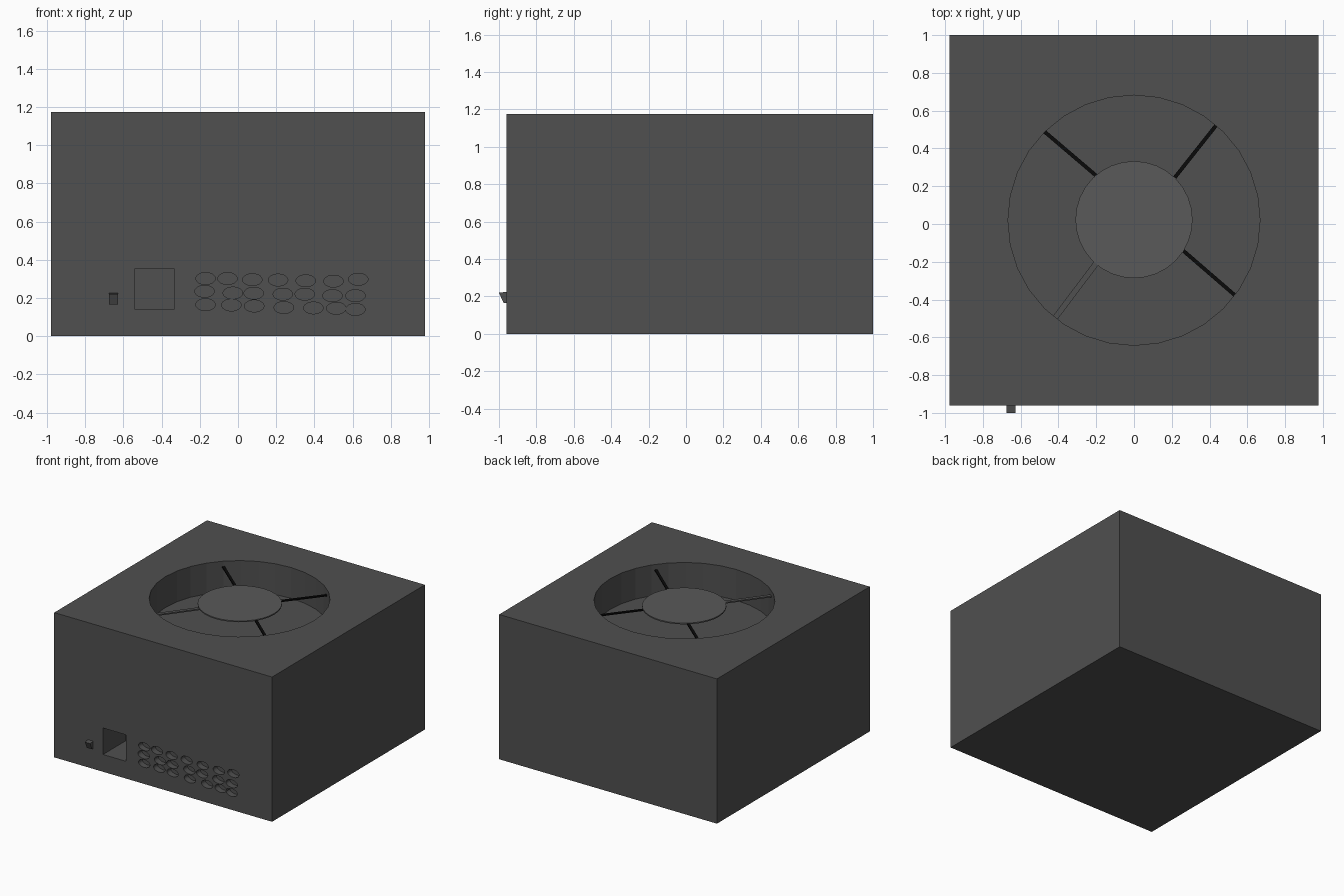
import bpy, bmesh
from math import hypot, atan2
from mathutils import Matrix, Vector

if "Cube" in bpy.data.objects:
    bpy.data.objects.remove(bpy.data.objects["Cube"])


def material(name, grey):
    m = bpy.data.materials.new(name)
    m.diffuse_color = (grey, grey, grey, 1)
    m.use_nodes = True
    m.node_tree.nodes["Principled BSDF"].inputs["Base Color"].default_value = m.diffuse_color
    return m


def make(name, bm, mat=None):
    bmesh.ops.recalc_face_normals(bm, faces=bm.faces)
    me = bpy.data.meshes.new(name)
    bm.to_mesh(me)
    bm.free()
    ob = bpy.data.objects.new(name, me)
    bpy.context.collection.objects.link(ob)
    if mat:
        me.materials.append(mat)
    return ob


def add_box(bm, lo, hi):
    lo, hi = Vector(lo), Vector(hi)
    m = Matrix.Translation((lo + hi) / 2) @ Matrix.Diagonal((*(hi - lo), 1))
    return bmesh.ops.create_cube(bm, size=1, matrix=m)['verts']


def add_cylinder(bm, matrix, sides=32):
    bmesh.ops.create_cone(bm, cap_ends=True, segments=sides, radius1=1,
                          radius2=1, depth=1, matrix=matrix)


dark = material("dark_metal", 0.08)
hub_grey = material("hub_grey", 0.10)
black = material("black_wire", 0.003)

TOP, FRONT = 1.175, -0.96
WELL_DEPTH = 0.25

# Casing block
bm = bmesh.new()
add_box(bm, (-0.978, FRONT, 0), (0.978, 1.0, TOP))
casing = make("casing", bm, dark)

# Cutters: fan well, power socket, ventilation holes
bm = bmesh.new()
add_cylinder(bm, Matrix.Translation((0, 0.02, TOP)) @
             Matrix.Diagonal((0.667, 0.662, 2 * WELL_DEPTH, 1)))
add_box(bm, (-0.54, FRONT - 0.1, 0.14), (-0.335, FRONT + 0.29, 0.355))
vent_rows = [
    [(-0.17, 0.302), (-0.055, 0.302), (0.075, 0.296), (0.21, 0.294),
     (0.355, 0.29), (0.5, 0.288), (0.63, 0.298)],
    [(-0.175, 0.235), (-0.027, 0.226), (0.082, 0.225), (0.235, 0.22),
     (0.35, 0.22), (0.495, 0.212), (0.615, 0.212)],
    [(-0.17, 0.165), (-0.035, 0.163), (0.085, 0.158), (0.24, 0.15),
     (0.395, 0.148), (0.515, 0.146), (0.615, 0.14)],
]
for row in vent_rows:
    for x, z in row:
        add_cylinder(bm, Matrix.Translation((x, FRONT, z)) @
                     Matrix.Diagonal((0.051, 0.1, 0.031, 1)) @
                     Matrix.Rotation(1.5707963, 4, 'X'))
cutter = make("opening_cutter", bm, dark)
cutter.hide_render = True
cutter.display_type = 'WIRE'
cut = casing.modifiers.new("openings", 'BOOLEAN')
cut.operation = 'DIFFERENCE'
cut.solver = 'EXACT'
cut.use_self = True
cut.object = cutter

# Fan hub disc
bm = bmesh.new()
add_cylinder(bm, Matrix.Translation((0, 0.023, 1.132)) @
             Matrix.Diagonal((0.31, 0.31, 0.01, 1)))
make("fan_hub", bm, hub_grey)

# Fan guard struts: inner end, outer end, width, material
struts = [
    ((-0.19, 0.247), (-0.475, 0.49), 0.02, black),
    ((0.205, 0.232), (0.437, 0.525), 0.02, black),
    ((0.257, -0.138), (0.535, -0.378), 0.02, black),
    ((-0.2, -0.208), (-0.42, -0.5), 0.03, dark),
]
for i, (a, b, width, mat) in enumerate(struts):
    dx, dy = b[0] - a[0], b[1] - a[1]
    bm = bmesh.new()
    add_box(bm, (0, -width / 2, -0.01), (hypot(dx, dy), width / 2, 0.0))
    bm.transform(Matrix.Translation((*a, 1.133)) @
                 Matrix.Rotation(atan2(dy, dx), 4, 'Z'))
    make(f"fan_strut_{i + 1}", bm, mat)

# Rocker switch: wedge profile extruded across x
bm = bmesh.new()
profile = [(FRONT, 0.225), (-1.0, 0.22), (-0.975, 0.165), (FRONT, 0.165)]
face = bm.faces.new([bm.verts.new((-0.675, y, z)) for y, z in profile])
ext = bmesh.ops.extrude_face_region(bm, geom=[face])['geom']
bmesh.ops.translate(bm, vec=(0.047, 0, 0),
                    verts=[v for v in ext if isinstance(v, bmesh.types.BMVert)])
make("rocker_switch", bm, dark)
